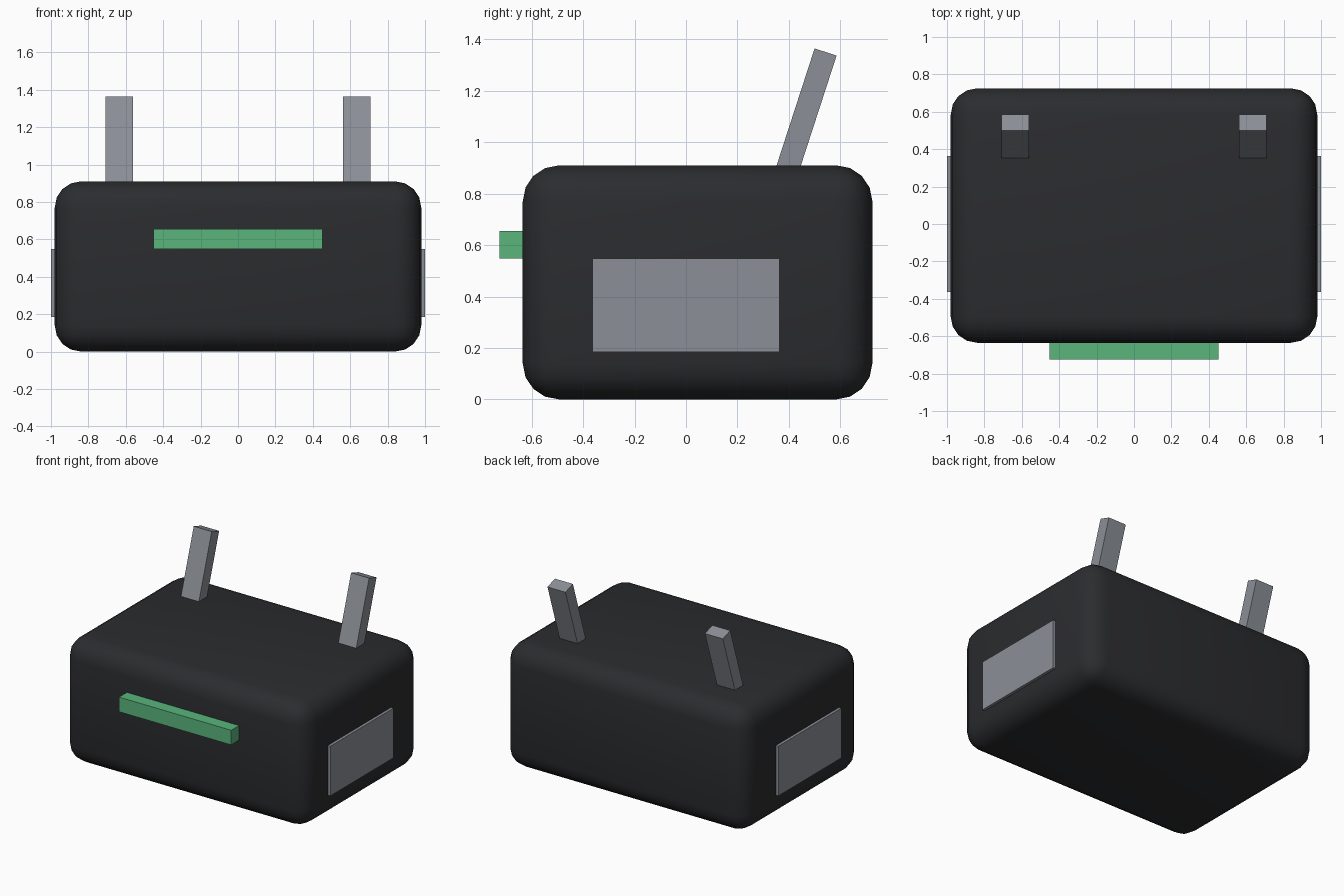
import bpy
from math import radians, sin, cos
from mathutils import Matrix, Vector

if "Cube" in bpy.data.objects:
    bpy.data.objects.remove(bpy.data.objects["Cube"])


def material(name, rgb):
    m = bpy.data.materials.new(name)
    m.diffuse_color = (*rgb, 1)
    m.use_nodes = True
    m.node_tree.nodes["Principled BSDF"].inputs["Base Color"].default_value = m.diffuse_color
    return m


def box(name, lo, hi, mat=None):
    lo, hi = Vector(lo), Vector(hi)
    bpy.ops.mesh.primitive_cube_add(size=1, location=(lo + hi) / 2)
    ob = bpy.context.object
    ob.name = ob.data.name = name
    ob.data.transform(Matrix.Diagonal((*(hi - lo), 1)))
    if mat:
        ob.data.materials.append(mat)
    return ob


dark = material("dark_casing", (0.024, 0.025, 0.028))
green = material("green_light", (0.1, 0.46, 0.2))
grey = material("grey_metal", (0.26, 0.28, 0.31))

# Rounded casing
body = box("casing", (-0.98, -0.635, 0), (0.98, 0.725, 0.91), dark)
bevel = body.modifiers.new("rounding", 'BEVEL')
bevel.width = 0.14
bevel.segments = 4
bpy.ops.object.modifier_apply(modifier="rounding")
bpy.ops.object.shade_smooth_by_angle(angle=radians(40))

# Glowing strip on the front
box("front_strip", (-0.453, -0.725, 0.548), (0.453, -0.6, 0.655), green)

for side, s in (("left", -1), ("right", 1)):
    # Side panel
    xs = sorted((s * 0.95, s * 1.0))
    box(side + "_panel", (xs[0], -0.363, 0.184), (xs[1], 0.363, 0.547), grey)

    # Antenna leaning backwards, its foot sunk into the casing
    tilt, length = radians(18), 0.54
    rod = box(side + "_antenna", (-0.0725, -0.045, -length / 2),
              (0.0725, 0.045, length / 2), grey)
    rod.rotation_euler.x = -tilt
    rod.location = (s * 0.635, 0.543 - sin(tilt) * length / 2,
                    1.351 - cos(tilt) * length / 2)
